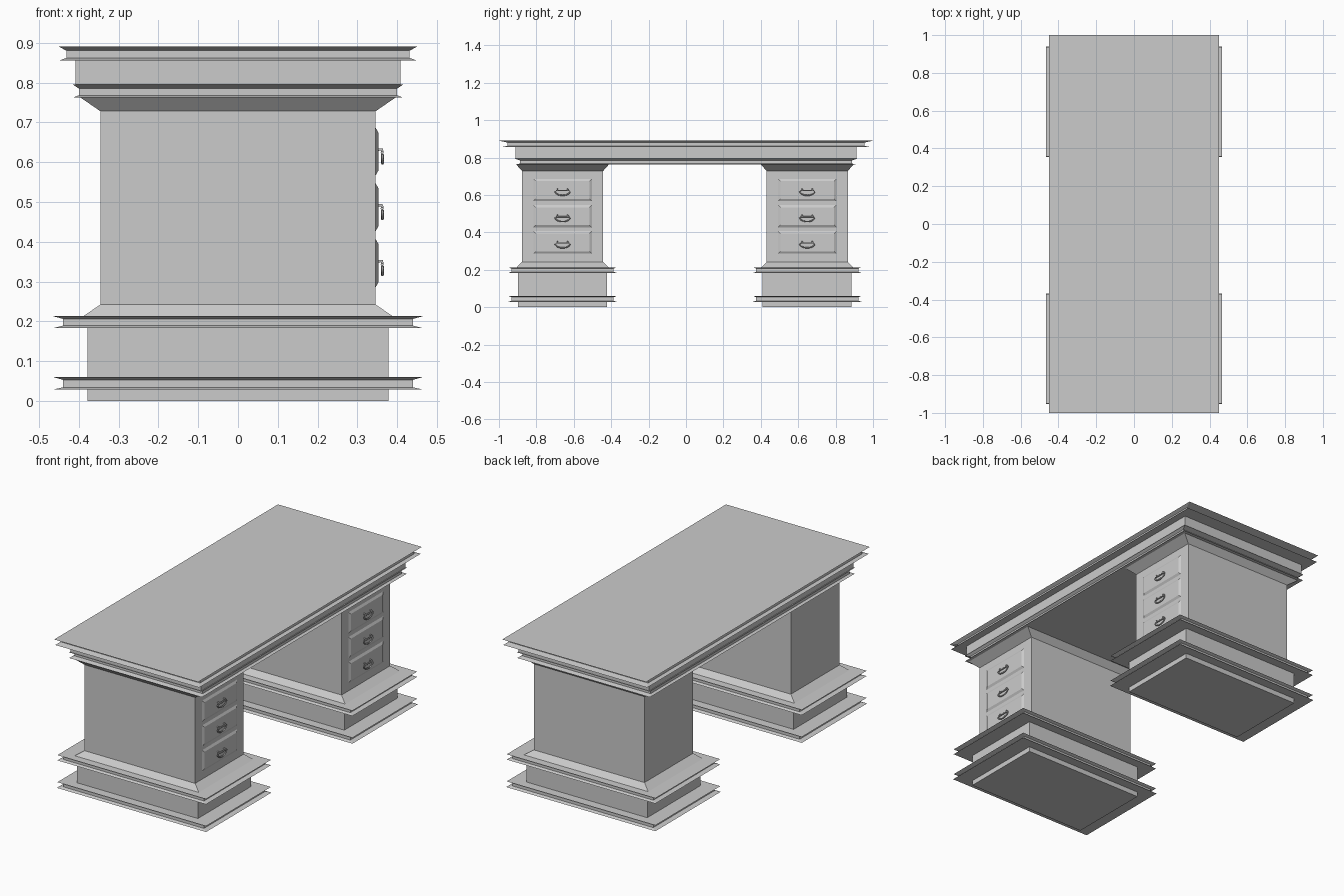
import bpy, bmesh, math

if "Cube" in bpy.data.objects:
    bpy.data.objects.remove(bpy.data.objects["Cube"])


def add_mesh(name, bm):
    bmesh.ops.recalc_face_normals(bm, faces=bm.faces)
    me = bpy.data.meshes.new(name)
    bm.to_mesh(me)
    bm.free()
    ob = bpy.data.objects.new(name, me)
    bpy.context.collection.objects.link(ob)
    return ob


def rect_loft(name, levels, yc=0.0):
    """Stack of rectangles (half x, half y, z) skinned into a closed solid."""
    bm = bmesh.new()
    rings = [[bm.verts.new((sx * hx, yc + sy * hy, z))
              for sx, sy in ((-1, -1), (1, -1), (1, 1), (-1, 1))]
             for hx, hy, z in levels]
    for a, b in zip(rings, rings[1:]):
        for i in range(4):
            j = (i + 1) % 4
            bm.faces.new((a[i], a[j], b[j], b[i]))
    bm.faces.new(rings[0])
    bm.faces.new(rings[-1])
    return add_mesh(name, bm)


def drawer_front(name, yc, z0, z1, hy=0.158, x=0.345, depth=0.008, bevel=0.014):
    """Raised panel with chamfered border on the +x face."""
    bm = bmesh.new()
    rings = []
    for px, inset in ((x - 0.005, 0), (x, 0), (x + depth, bevel)):
        rings.append([bm.verts.new((px, yc + s * (hy - inset), z))
                      for s, z in ((-1, z0 + inset), (1, z0 + inset),
                                   (1, z1 - inset), (-1, z1 - inset))])
    for a, b in zip(rings, rings[1:]):
        for i in range(4):
            j = (i + 1) % 4
            bm.faces.new((a[i], a[j], b[j], b[i]))
    bm.faces.new(rings[0])
    bm.faces.new(rings[-1])
    return add_mesh(name, bm)


def handle(name, yc, zc, x=0.353):
    """Drop handle: two posts, cross bar and hanging bail."""
    pts_bar = [(x + 0.009, yc - 0.036, zc), (x + 0.009, yc + 0.036, zc)]
    pts_bail = [(x + 0.010, yc + 0.040 * math.cos(t), zc - 0.004 - 0.022 * math.sin(t))
                for t in [math.pi * i / 10 for i in range(11)]]
    posts = [[(x - 0.002, yc + s * 0.027, zc + 0.008),
              (x + 0.009, yc + s * 0.027, zc + 0.008),
              (x + 0.010, yc + s * 0.027, zc - 0.002)] for s in (-1, 1)]
    cu = bpy.data.curves.new(name, 'CURVE')
    cu.dimensions = '3D'
    cu.bevel_depth = 0.0038
    cu.bevel_resolution = 1
    cu.use_fill_caps = True
    for pts in [pts_bar, pts_bail] + posts:
        sp = cu.splines.new('POLY')
        sp.points.add(len(pts) - 1)
        for p, co in zip(sp.points, pts):
            p.co = (*co, 1)
    ob = bpy.data.objects.new(name, cu)
    bpy.context.collection.objects.link(ob)
    return ob


# Desk top with frieze and two flared mouldings
rect_loft("desk_top", [
    (0.400, 0.885, 0.762), (0.415, 0.915, 0.762), (0.400, 0.888, 0.768), (0.400, 0.888, 0.785),
    (0.415, 0.918, 0.795), (0.408, 0.912, 0.795), (0.408, 0.912, 0.855),
    (0.450, 0.990, 0.855), (0.431, 0.955, 0.862), (0.431, 0.955, 0.880),
    (0.450, 1.000, 0.890)])

DRAWERS = ((0.565, 0.688), (0.425, 0.548), (0.284, 0.408))

for side, yc in (("front", -0.660), ("back", 0.648)):
    # Plinth with two flared mouldings
    rect_loft(side + "_plinth", [
        (0.378, 0.238, 0.0), (0.378, 0.238, 0.028),
        (0.467, 0.292, 0.028), (0.440, 0.273, 0.034), (0.440, 0.273, 0.053),
        (0.465, 0.290, 0.060), (0.378, 0.238, 0.060), (0.378, 0.238, 0.183),
        (0.465, 0.290, 0.183), (0.440, 0.273, 0.189), (0.440, 0.273, 0.206),
        (0.465, 0.290, 0.213)], yc)
    # Cabinet flaring out at both ends
    rect_loft(side + "_cabinet", [
        (0.390, 0.246, 0.212), (0.346, 0.217, 0.242),
        (0.346, 0.217, 0.728), (0.397, 0.248, 0.763)], yc)
    # Drawer fronts and pulls on the +x face
    for n, (z0, z1) in enumerate(DRAWERS, 1):
        drawer_front(f"{side}_drawer_{n}", yc, z0, z1)
        handle(f"{side}_handle_{n}", yc, (z0 + z1) / 2 - 0.003)
